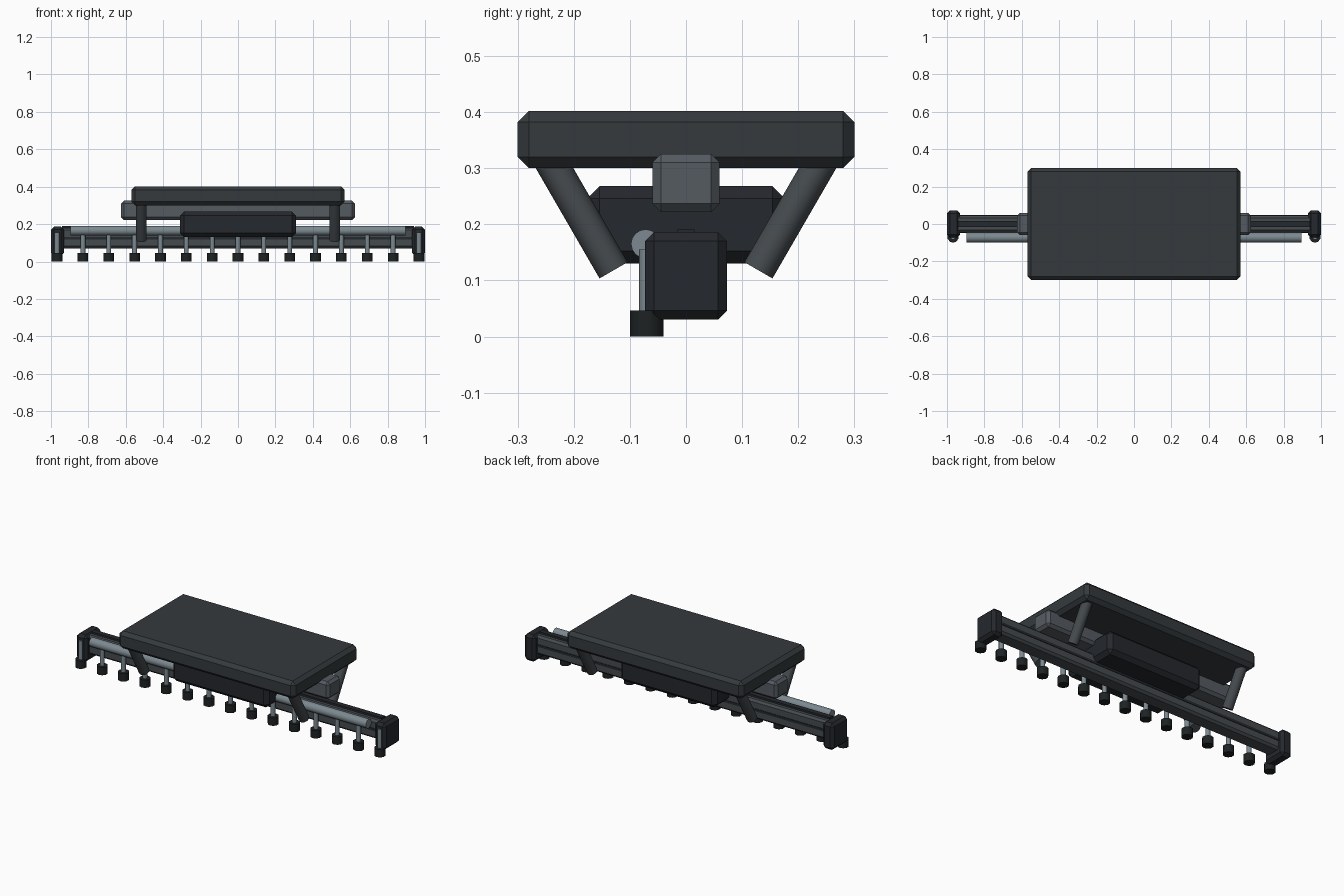
import bpy, bmesh
from mathutils import Vector

if "Cube" in bpy.data.objects:
    bpy.data.objects.remove(bpy.data.objects["Cube"])


def material(name, r, g, b):
    m = bpy.data.materials.new(name)
    m.diffuse_color = (r, g, b, 1)
    m.use_nodes = True
    m.node_tree.nodes["Principled BSDF"].inputs["Base Color"].default_value = m.diffuse_color
    return m


SLATE = material("slate", 0.035, 0.042, 0.047)
DARK = material("dark", 0.018, 0.021, 0.026)
GREY = material("grey", 0.09, 0.105, 0.12)
STEEL = material("steel", 0.06, 0.07, 0.078)
PIPE = material("pipe", 0.20, 0.25, 0.28)
RUBBER = material("rubber", 0.013, 0.016, 0.017)


def finish(name, bm, mat):
    me = bpy.data.meshes.new(name)
    bm.to_mesh(me)
    bm.free()
    me.materials.append(mat)
    ob = bpy.data.objects.new(name, me)
    bpy.context.collection.objects.link(ob)
    return ob


def box(name, lo, hi, mat, chamfer=0.0):
    lo, hi = Vector(lo), Vector(hi)
    bm = bmesh.new()
    bmesh.ops.create_cube(bm, size=1)
    bmesh.ops.scale(bm, vec=hi - lo, verts=bm.verts)
    bmesh.ops.translate(bm, vec=(lo + hi) / 2, verts=bm.verts)
    if chamfer:
        bmesh.ops.bevel(bm, geom=bm.edges[:], offset=chamfer, segments=1,
                        affect='EDGES', profile=0.5)
    return finish(name, bm, mat)


def rod(name, a, b, r, mat, sides=16, r2=None):
    a, b = Vector(a), Vector(b)
    d = b - a
    bm = bmesh.new()
    bmesh.ops.create_cone(bm, cap_ends=True, segments=sides, radius1=r,
                          radius2=r if r2 is None else r2, depth=d.length)
    bmesh.ops.rotate(bm, verts=bm.verts,
                     matrix=Vector((0, 0, 1)).rotation_difference(d).to_matrix())
    bmesh.ops.translate(bm, vec=(a + b) / 2, verts=bm.verts)
    for f in bm.faces:
        f.smooth = len(f.verts) == 4
    for e in bm.edges:
        e.smooth = e.calc_face_angle(0) < 0.9
    return finish(name, bm, mat)


# Top plate, cross beam and central housing
box("top_plate", (-0.57, -0.30, 0.30), (0.57, 0.30, 0.402), SLATE, 0.02)
box("upper_beam", (-0.625, -0.06, 0.222), (0.625, 0.06, 0.325), GREY, 0.015)
box("central_housing", (-0.31, -0.176, 0.13), (0.31, 0.176, 0.268), DARK, 0.022)

# Slanted struts under the plate
for sx in (-1, 1):
    for sy in (-1, 1):
        rod("strut", (sx * 0.517, sy * 0.129, 0.118),
            (sx * 0.517, sy * 0.243, 0.315), 0.029, STEEL)

# Long boom with inset rail strips
box("boom", (-0.96, -0.045, 0.07), (0.96, 0.045, 0.18), STEEL, 0.012)
box("boom_top_rail", (-0.94, -0.015, 0.17), (0.94, 0.015, 0.191), DARK)
for sy in (-1, 1):
    box("boom_side_rail", (-0.94, sy * 0.045 - 0.003, 0.118),
        (0.94, sy * 0.045 + 0.003, 0.132), DARK)

# End caps
for sx in (-1, 1):
    box("end_cap", (sx * 0.965 - 0.035, -0.073, 0.03),
        (sx * 0.965 + 0.035, 0.073, 0.186), DARK, 0.016)

# Supply pipe along the front
rod("supply_pipe", (-0.895, -0.072, 0.165), (0.895, -0.072, 0.165), 0.026, PIPE)

# Row of nozzles
for i in range(15):
    x = (i - 7) * 0.1382
    rod("nozzle_stem", (x, -0.07, 0.04), (x, -0.07, 0.155), 0.0135, PIPE, 10)
    rod("nozzle_tip", (x, -0.07, 0.0), (x, -0.07, 0.046), 0.030, RUBBER, 10)
